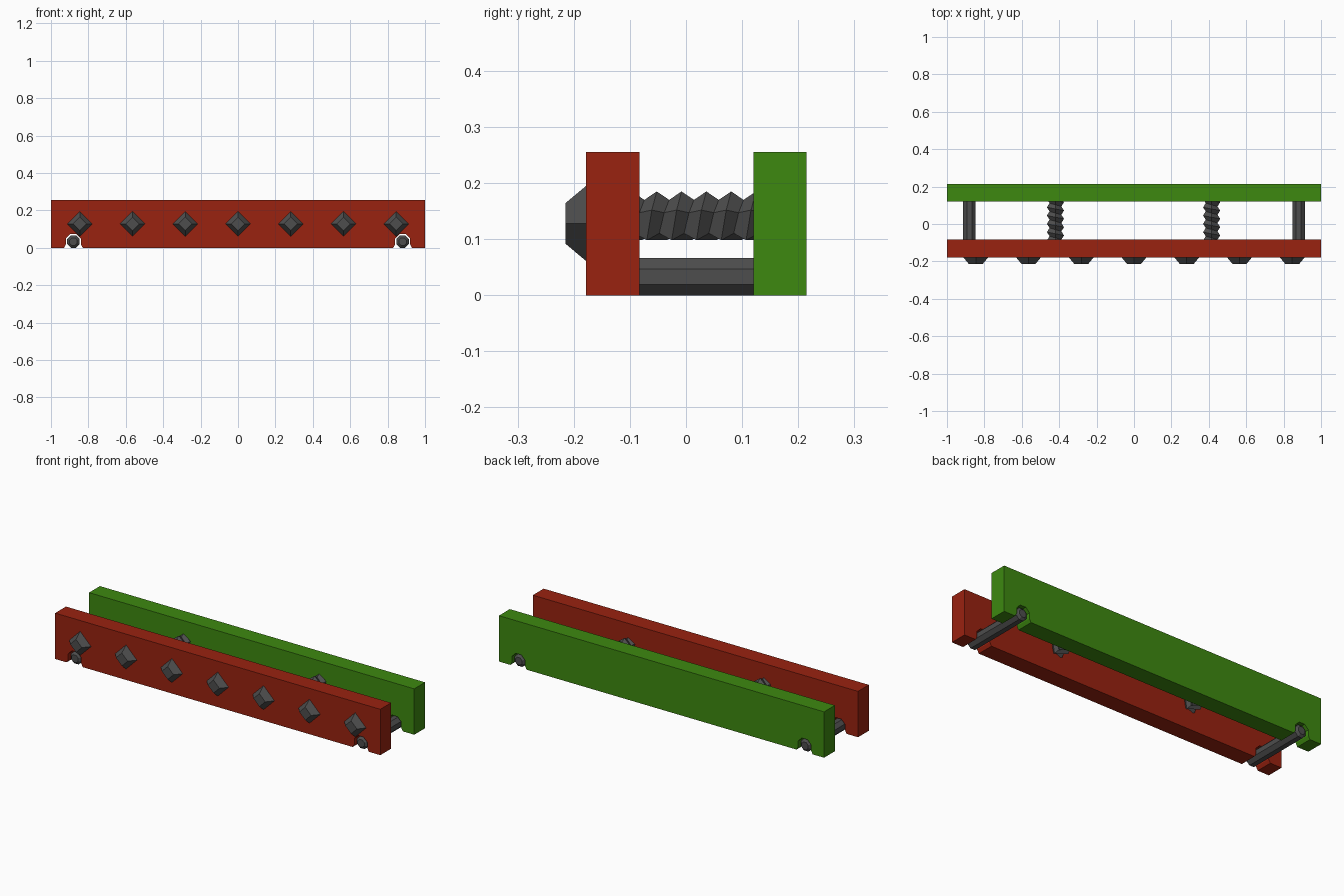
import bpy, bmesh, math

if "Cube" in bpy.data.objects:
    bpy.data.objects.remove(bpy.data.objects["Cube"])


def material(name, rgb):
    m = bpy.data.materials.new(name)
    m.diffuse_color = (*rgb, 1)
    m.use_nodes = True
    m.node_tree.nodes["Principled BSDF"].inputs["Base Color"].default_value = m.diffuse_color
    return m


RED = material("brick red", (0.32, 0.016, 0.005))
GREEN = material("leaf green", (0.047, 0.25, 0.005))
STEEL = material("dark steel", (0.075, 0.075, 0.075))


def loft(name, rings, mat):
    """Join equal-sized rings of points into a closed solid."""
    bm = bmesh.new()
    rows = [[bm.verts.new(p) for p in ring] for ring in rings]
    n = len(rows[0])
    for a, b in zip(rows, rows[1:]):
        for i in range(n):
            j = (i + 1) % n
            bm.faces.new((a[i], a[j], b[j], b[i]))
    bm.faces.new(rows[0])
    bm.faces.new(rows[-1])
    bmesh.ops.recalc_face_normals(bm, faces=bm.faces[:])
    mesh = bpy.data.meshes.new(name)
    bm.to_mesh(mesh)
    bm.free()
    mesh.materials.append(mat)
    ob = bpy.data.objects.new(name, mesh)
    bpy.context.collection.objects.link(ob)
    return ob


def ring(x, y, z, r, sides, start):
    """Regular polygon around the y axis; start is the first corner's angle."""
    return [(x + r * math.cos(start + math.tau * i / sides), y,
             z + r * math.sin(start + math.tau * i / sides)) for i in range(sides)]


ROD_X, ROD_Z = 0.88, 0.033


# Long side bars, with an arched notch for each rod
def bar(name, y0, y1, mat):
    notch = [(-0.05, 0), (-0.04, 0.018), (-0.04, 0.05), (-0.017, 0.073),
             (0.017, 0.073), (0.04, 0.05), (0.04, 0.018), (0.05, 0)]
    profile = [(-1, 0.255), (-1, 0)]
    for cx in (-ROD_X, ROD_X):
        profile += [(cx + x, z) for x, z in notch]
    profile += [(1, 0), (1, 0.255)]
    loft(name, [[(x, y, z) for x, z in profile] for y in (y0, y1)], mat)


bar("front_bar", -0.178, -0.083, RED)
bar("back_bar", 0.12, 0.215, GREEN)

# Eight-sided rods with chamfered ends
for side, s in (("left", -1), ("right", 1)):
    R = 0.033 / math.cos(math.pi / 8)
    loft(side + "_rod",
         [ring(s * ROD_X, y, ROD_Z, r, 8, math.pi / 8)
          for y, r in ((-0.176, 0.022), (-0.164, R), (0.201, R), (0.213, 0.022))],
         STEEL)

# Five-sided threaded screws between the bars
PITCH = 0.0442
for side, x in (("left", -0.42), ("right", 0.415)):
    rings = []
    for k in range(14):
        r = 0.048 if k % 2 == 0 else 0.033
        pts = []
        for i in range(5):
            # each corner is shifted along the screw to follow the thread
            a = math.pi / 2 + math.tau * i / 5
            lead = ((i + 2) % 5 - 2) / 5 * PITCH
            pts.append((x + r * math.cos(a), -0.1405 + k * PITCH / 2 + lead,
                        0.137 + r * math.sin(a)))
        rings.append(pts)
    loft(side + "_screw", rings, STEEL)

# Row of diamond studs on the front bar
for k in range(7):
    x = (k - 3) * 0.282
    loft("stud_%d" % (k + 1),
         [ring(x, y, 0.128, r, 4, 0) for y, r in ((-0.17, 0.067), (-0.178, 0.067), (-0.215, 0.036))],
         STEEL)
